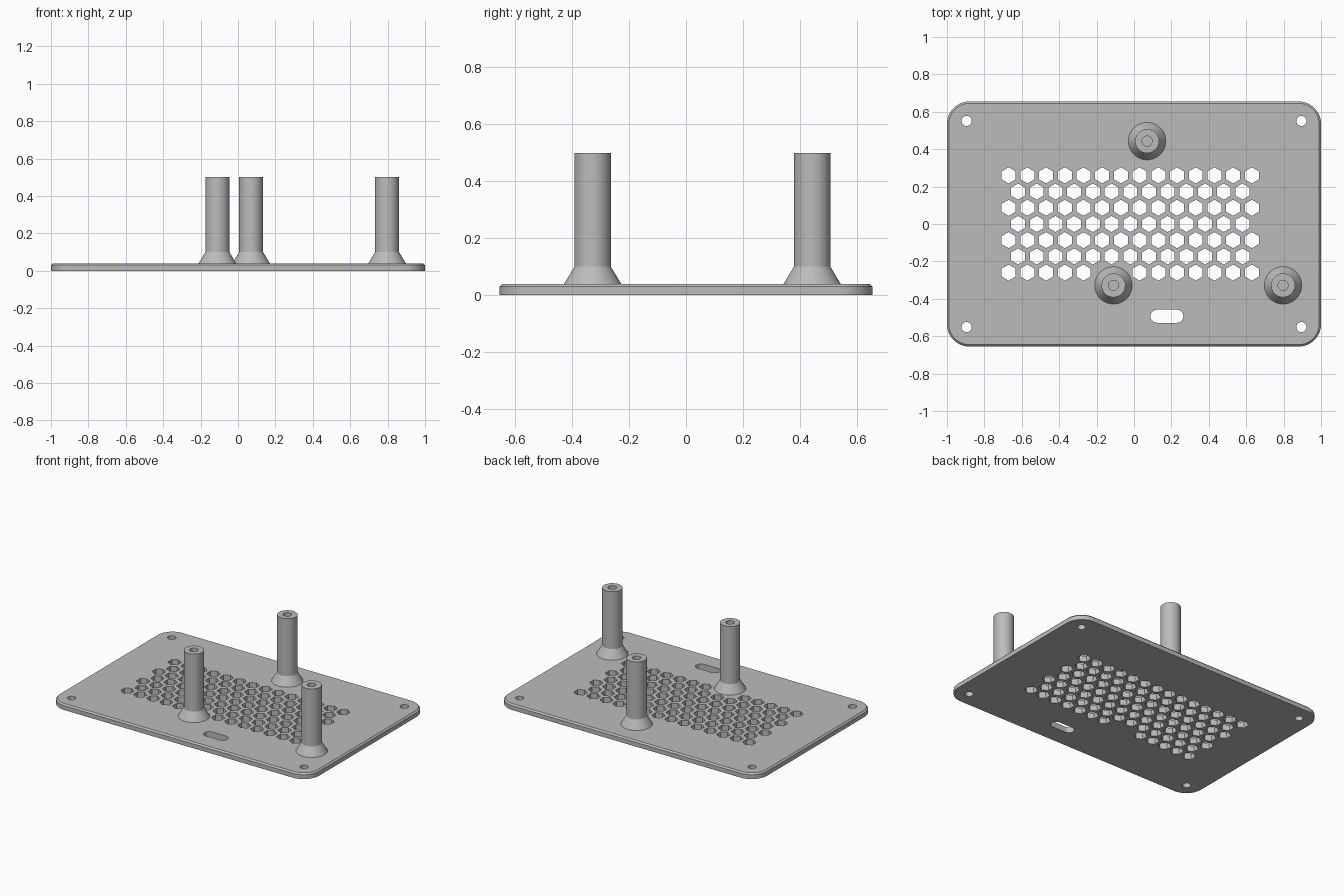
import bpy
import bmesh
from math import cos, sin, pi
from mathutils import Vector

cube = bpy.data.objects.get("Cube")
if cube:
    bpy.data.objects.remove(cube, do_unlink=True)

grey = bpy.data.materials.new("grey plastic")
grey.use_nodes = True
color = (0.5, 0.5, 0.5, 1)
grey.diffuse_color = color
grey.node_tree.nodes["Principled BSDF"].inputs["Base Color"].default_value = color

THICK = 0.04
POSTS = {"rear_post": (0.07, 0.443), "front_post": (-0.11, -0.328), "side_post": (0.797, -0.328)}


def make_object(name, bm):
    bmesh.ops.recalc_face_normals(bm, faces=bm.faces)
    mesh = bpy.data.meshes.new(name)
    bm.to_mesh(mesh)
    bm.free()
    mesh.materials.append(grey)
    obj = bpy.data.objects.new(name, mesh)
    bpy.context.collection.objects.link(obj)
    return obj


def smooth(obj):
    bpy.ops.object.select_all(action="DESELECT")
    obj.select_set(True)
    bpy.context.view_layer.objects.active = obj
    bpy.ops.object.shade_smooth_by_angle(angle=pi / 6)


def rounded_rect(cx, cy, half_x, half_y, radius, steps):
    """Outline of a rectangle with rounded corners, counter-clockwise."""
    points = []
    for k, (sx, sy) in enumerate([(1, 1), (-1, 1), (-1, -1), (1, -1)]):
        for i in range(steps + 1):
            a = (k + i / steps) * pi / 2
            points.append((cx + sx * (half_x - radius) + radius * cos(a),
                           cy + sy * (half_y - radius) + radius * sin(a)))
    return points


def circle(cx, cy, radius, sides, turn=0):
    return [(cx + radius * cos(turn + 2 * pi * i / sides),
             cy + radius * sin(turn + 2 * pi * i / sides)) for i in range(sides)]


def add_stack(bm, layers):
    """Closed solid through matching outlines, given as (points, z)."""
    rings = [[bm.verts.new((x, y, z)) for x, y in pts] for pts, z in layers]
    for low, high in zip(rings, rings[1:]):
        for i in range(len(low)):
            j = (i + 1) % len(low)
            bm.faces.new((low[i], low[j], high[j], high[i]))
    bm.faces.new(rings[0][::-1])
    bm.faces.new(rings[-1])


# Base plate with a chamfered top edge
bm = bmesh.new()
outer = rounded_rect(0, 0, 1, 0.655, 0.12, 12)
inner = rounded_rect(0, 0, 0.99, 0.645, 0.11, 12)
add_stack(bm, [(outer, 0), (outer, THICK - 0.01), (inner, THICK)])
plate = make_object("base_plate", bm)

# Openings: honeycomb vents, corner screw holes and cable slot
outlines = []
for row in range(7):
    odd = row % 2
    for col in range(14 - odd):
        x = -0.67 + 0.1 * col + 0.05 * odd
        y = 0.26 - 0.0866 * row
        blocked = any((Vector((x, y)) - Vector(p)).length < 0.14 for p in POSTS.values())
        if not blocked:
            outlines.append(circle(x, y, 0.043, 6, pi / 6))
outlines += [circle(sx * 0.895, sy * 0.551, 0.027, 24) for sx in (-1, 1) for sy in (-1, 1)]
slot = rounded_rect(0.176, -0.493, 0.088, 0.0351, 0.035, 8)
outlines.append(slot)

bm = bmesh.new()
for pts in outlines:
    add_stack(bm, [(pts, -0.05), (pts, 0.1)])
cutter = make_object("opening_cutter", bm)
cutter.hide_render = True

cut = plate.modifiers.new("openings", "BOOLEAN")
cut.operation = "DIFFERENCE"
cut.solver = "EXACT"
cut.object = cutter
bpy.context.view_layer.objects.active = plate
plate.select_set(True)
bpy.ops.object.modifier_apply(modifier=cut.name)
bpy.data.objects.remove(cutter, do_unlink=True)
smooth(plate)

# Hollow standoffs with a flared foot
PROFILE = [(0.1, THICK), (0.064, 0.1), (0.064, 0.5), (0.027, 0.5), (0.027, 0.1)]
for name, (px, py) in POSTS.items():
    bm = bmesh.new()
    add_stack(bm, [(circle(px, py, r, 48), z) for r, z in PROFILE])
    smooth(make_object(name, bm))
